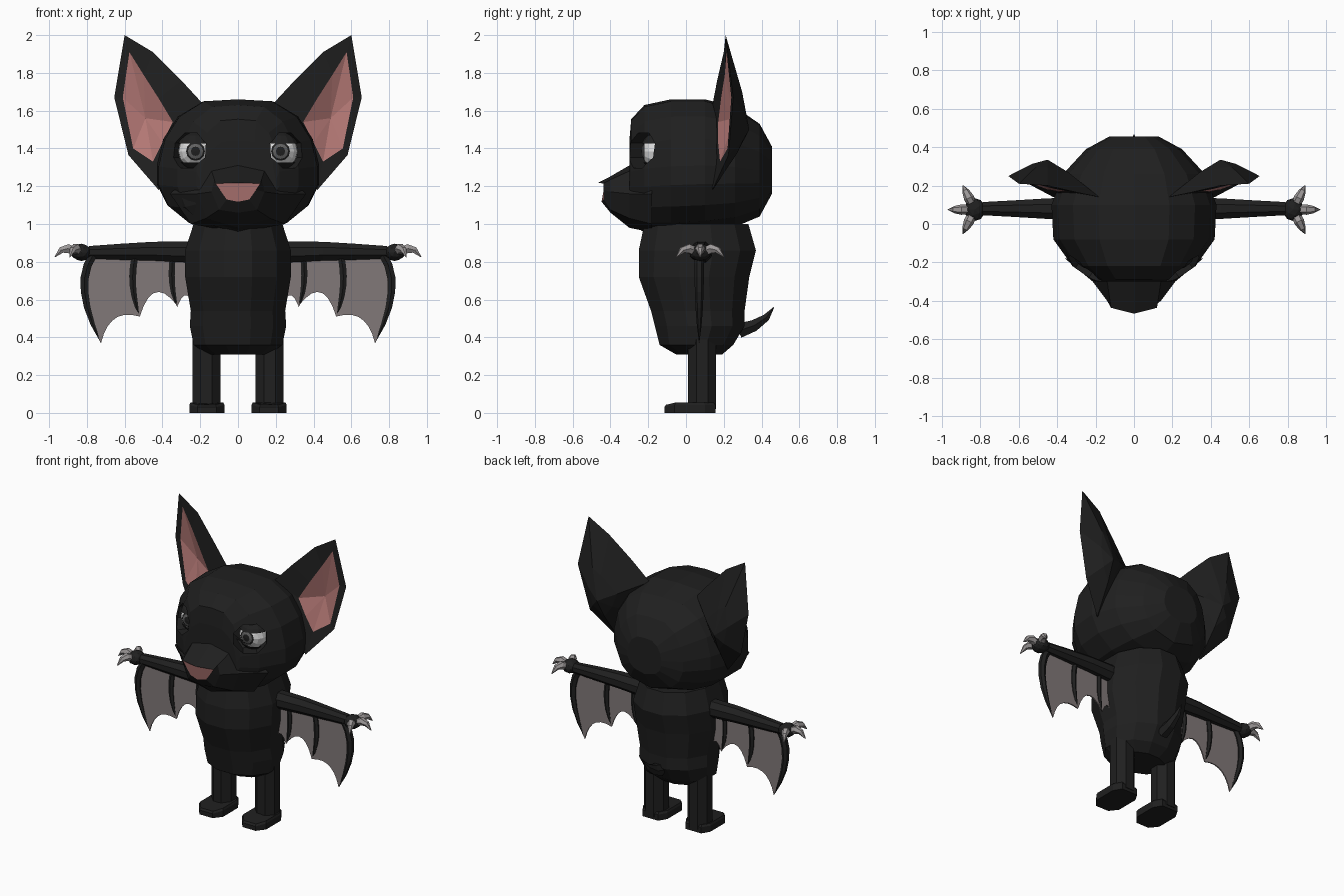
import bpy, bmesh, math
from mathutils import Vector as V

if "Cube" in bpy.data.objects:
    bpy.data.objects.remove(bpy.data.objects["Cube"])


def material(name, rgb):
    m = bpy.data.materials.new(name)
    m.diffuse_color = (*rgb, 1)
    m.use_nodes = True
    m.node_tree.nodes["Principled BSDF"].inputs["Base Color"].default_value = m.diffuse_color
    return m


FUR = material("black fur", (0.014, 0.014, 0.014))
PINK = material("pink skin", (0.46, 0.19, 0.18))
WING = material("wing grey", (0.22, 0.19, 0.19))
CLAW = material("claw grey", (0.33, 0.31, 0.31))
WHITE = material("eye white", (0.75, 0.75, 0.75))
IRIS = material("iris grey", (0.12, 0.12, 0.12))
X, Y, Z = V((1, 0, 0)), V((0, 1, 0)), V((0, 0, 1))


def finish(name, bm, mats, mirror=False):
    bmesh.ops.remove_doubles(bm, verts=bm.verts, dist=1e-5)
    bmesh.ops.recalc_face_normals(bm, faces=bm.faces)
    me = bpy.data.meshes.new(name)
    bm.to_mesh(me)
    bm.free()
    for m in mats:
        me.materials.append(m)
    ob = bpy.data.objects.new(name, me)
    bpy.context.collection.objects.link(ob)
    if mirror:
        ob.modifiers.new("mirror", 'MIRROR').use_mirror_merge = False
    return ob


def ring(c, u, v, n, off=0.0):
    return [c + u * math.cos(math.tau * i / n + off) + v * math.sin(math.tau * i / n + off) for i in range(n)]


def loft(name, rings, mats=(FUR,), bands=None, end_mat=0, mirror=False):
    """Skin equal-length rings and cap both ends; bands gives a material index per band."""
    bm = bmesh.new()
    vs = [[bm.verts.new(p) for p in r] for r in rings]
    n = len(vs[0])
    for k in range(len(vs) - 1):
        for i in range(n):
            j = (i + 1) % n
            f = bm.faces.new((vs[k][i], vs[k][j], vs[k + 1][j], vs[k + 1][i]))
            f.material_index = bands[k] if bands else 0
    for r, mi in ((rings[0], 0), (rings[-1], end_mat)):
        if (r[0] - r[n // 2]).length > 1e-4:
            bm.faces.new(vs[0] if r is rings[0] else vs[-1]).material_index = mi
    return finish(name, bm, mats, mirror)


def tube(name, path, radii, side, mat=FUR, n=6, mirror=True):
    """Tapered tube along a planar path; side is the plane normal."""
    rings = []
    for i, p in enumerate(path):
        t = (path[min(i + 1, len(path) - 1)] - path[max(i - 1, 0)]).normalized()
        rings.append(ring(p, side * radii[i], t.cross(side) * radii[i], n))
    return loft(name, rings, (mat,), mirror=mirror)


def bezier(a, c, b, n):
    a, c, b = V(a), V(c), V(b)
    return [a * (1 - t) ** 2 + c * 2 * t * (1 - t) + b * t * t for t in (i / n for i in range(n + 1))]


# Torso: z, half width, front y, back y
torso = [(.308, .16, -.05, .19), (.36, .235, -.14, .25), (.46, .255, -.165, .31), (.54, .25, -.185, .31),
         (.72, .28, -.25, .335), (.86, .28, -.25, .37), (1.0, .235, -.22, .33)]
k = 1 / math.cos(math.pi / 12)
loft("torso", [ring(V((0, (a + b) / 2, z)), X * w * k, Y * (b - a) / 2 * k, 12, math.pi / 12)
               for z, w, a, b in torso])

# Head: one section outline, scaled along y (y, half width, bottom z, top z)
outline = [(0, 1), (.43, .985), (.74, .87), (.92, .70), (1, .5), (1, .36), (.87, .2), (.62, .08), (0, 0)]
outline += [(-u, v) for u, v in outline[-2:0:-1]]
sections = [(.455, .13, 1.16, 1.41), (.39, .25, 1.04, 1.53), (.26, .37, .985, 1.62), (.10, .43, .96, 1.66),
            (-.08, .42, .95, 1.66), (-.22, .32, .955, 1.63), (-.29, .22, 1.0, 1.555), (-.30, .2, 1.02, 1.44)]
head = loft("head", [[V((u * w, y, a + v * (b - a))) for u, v in outline] for y, w, a, b in sections])

# Eye sockets cut diagonally into the head
d, u, c = V((.6, -.8, 0)), V((.8, .6, 0)), V((.23, -.2, 1.39))
cutter = loft("socket_cutter", [ring(c + d * t, u * .112, Z * .1, 8, math.pi / 8) for t in (-.12, .2)], mirror=True)
cutter.hide_render = True
cut = head.modifiers.new("sockets", 'BOOLEAN')
cut.operation, cut.solver, cut.object = 'DIFFERENCE', 'EXACT', cutter
bpy.context.view_layer.update()
dg = bpy.context.evaluated_depsgraph_get()
head.data = bpy.data.meshes.new_from_object(head.evaluated_get(dg))
head.modifiers.clear()
bpy.data.objects.remove(cutter)

# Snout: half sections (x, z), ending in the pink nose
snout = [(-.18, [(0, 1.36), (.2, 1.31), (.36, 1.16), (.25, 1.0), (0, .955)]),
         (-.30, [(0, 1.31), (.14, 1.28), (.215, 1.16), (.17, 1.03), (0, .98)]),
         (-.40, [(0, 1.252), (.125, 1.235), (.14, 1.17), (.10, 1.075), (0, 1.06)]),
         (None, [(0, 1.217), (.12, 1.215), (.095, 1.18), (.06, 1.13), (0, 1.118)])]
rings = []
for y, half in snout:
    pts = half + [(-x, z) for x, z in half[-2:0:-1]]
    rings.append([V((x, y if y else -.467 + .25 * abs(x) + .2 * (1.217 - z), z)) for x, z in pts])
loft("snout_and_nose", rings, (FUR, PINK), end_mat=1)

# Eyeballs with pupil, iris and rim bands
ec, er = V((.225, -.14, 1.385)), .095
angles = [math.radians(a) for a in (0, 15, 25, 32, 50, 70, 100, 140, 180)]
loft("eyes", [ring(ec - Y * er * math.cos(a), X * er * math.sin(a), Z * er * math.sin(a), 12) for a in angles],
     (WHITE, FUR, IRIS), bands=[1, 2, 1, 0, 0, 0, 0, 0], mirror=True)

# Eyelids: slightly larger shells, cut to leave a sleepy slit
for name, z, upper in (("upper_eyelids", 1.425, True), ("lower_eyelids", 1.325, False)):
    bm = bmesh.new()
    bmesh.ops.create_uvsphere(bm, u_segments=14, v_segments=10, radius=.104)
    bmesh.ops.translate(bm, verts=bm.verts, vec=ec)
    bmesh.ops.bisect_plane(bm, geom=bm.verts[:] + bm.edges[:] + bm.faces[:], plane_co=(0, 0, z), plane_no=Z,
                           clear_inner=upper, clear_outer=not upper)
    finish(name, bm, (FUR,), True)

# Ears: back ridge, rim, inner edge and pink dish
rim = [V(p) for p in ((.60, .21, 2.0), (.45, .20, 1.91), (.30, .165, 1.76), (.18, .14, 1.63),
                      (.28, .125, 1.38), (.42, .14, 1.18), (.58, .225, 1.365), (.655, .25, 1.67))]
edge = [V(p) for p in ((.575, .215, 1.91), (.50, .205, 1.79), (.42, .185, 1.665), (.345, .17, 1.54),
                       (.40, .17, 1.43), (.45, .18, 1.33), (.555, .22, 1.40), (.61, .24, 1.67))]
apex, dish = V((.45, .335, 1.5)), V((.49, .255, 1.56))
back = [p.lerp(apex, .6) + Y * .012 for p in rim]
loft("ears", [[apex] * 8, back, rim, edge, [dish] * 8], (FUR, PINK), bands=[0, 0, 0, 1], mirror=True)

# Arms and hands
loft("arms", [ring(V((x, .08, z)), Y * r, Z * h, 8, math.pi / 8) for x, z, r, h in
              ((.2, .85, .066, .062), (.45, .856, .058, .054), (.62, .853, .047, .046), (.79, .85, .037, .036))],
     mirror=True)
bm = bmesh.new()
bmesh.ops.create_icosphere(bm, subdivisions=2, radius=1)
bmesh.ops.scale(bm, verts=bm.verts, vec=(.055, .06, .046))
bmesh.ops.translate(bm, verts=bm.verts, vec=(.83, .075, .85))
finish("hands", bm, (FUR,), True)

# Claws: three hooked talons per hand
for name, deg in (("front_claws", -64), ("middle_claws", 0), ("rear_claws", 64)):
    a = math.radians(deg)
    d = V((math.cos(a), math.sin(a), 0))
    pts = [V((.83, .075, z)) + d * t for t, z in ((.03, .855), (.07, .87), (.105, .862), (.14, .825))]
    tube(name, pts, (.025, .027, .019, .002), V((-d.y, d.x, 0)), CLAW)

# Wing membrane with scalloped lower edge
sheet = bezier((.77, .84), (.87, .68), (.725, .37), 8) + bezier((.725, .37), (.68, .56), (.52, .51), 7)[1:]
sheet += bezier((.52, .51), (.45, .74), (.32, .565), 7)[1:] + bezier((.32, .565), (.285, .66), (.25, .6), 4)[1:]
sheet.append(V((.25, .84)))
loft("wing_membranes", [[V((p.x, y, p.y)) for p in sheet] for y in (.066, .074)], (WING,), mirror=True)

# Wing fingers
fingers = (("outer", (.765, .84), (.88, .68), (.725, .37), 1.0), ("middle", (.545, .83), (.58, .67), (.52, .51), .85),
           ("inner", (.345, .83), (.365, .67), (.32, .56), .75))
for name, a, b, e, w in fingers:
    pts = [V((p.x, .07, p.y)) for p in bezier(a, b, e, 6)]
    tube(name + "_wing_fingers", pts, [w * r for r in (.024, .025, .025, .023, .02, .013, .001)], Y)

# Legs and feet
loft("legs", [ring(V((.167, .085, z)), X * .08, Y * .08, 8, math.pi / 8) for z in (.02, .42)], mirror=True)
sole = [(-.05, -.115), (.05, -.115), (.093, -.06), (.093, .1), (.06, .155), (-.06, .155), (-.093, .1), (-.093, -.06)]
loft("feet", [[V((.165 + x * s, .02 + (y - .02) * s, z - (.012 if z and y < -.1 else 0))) for x, y in sole]
              for z, s in ((0, 1), (.042, 1), (.055, .93))], mirror=True)

# Tail
tube("tail", [V((0, y, z)) for y, z in ((.28, .435), (.36, .462), (.425, .505), (.466, .56))],
     (.045, .035, .022, .002), X, mirror=False)
